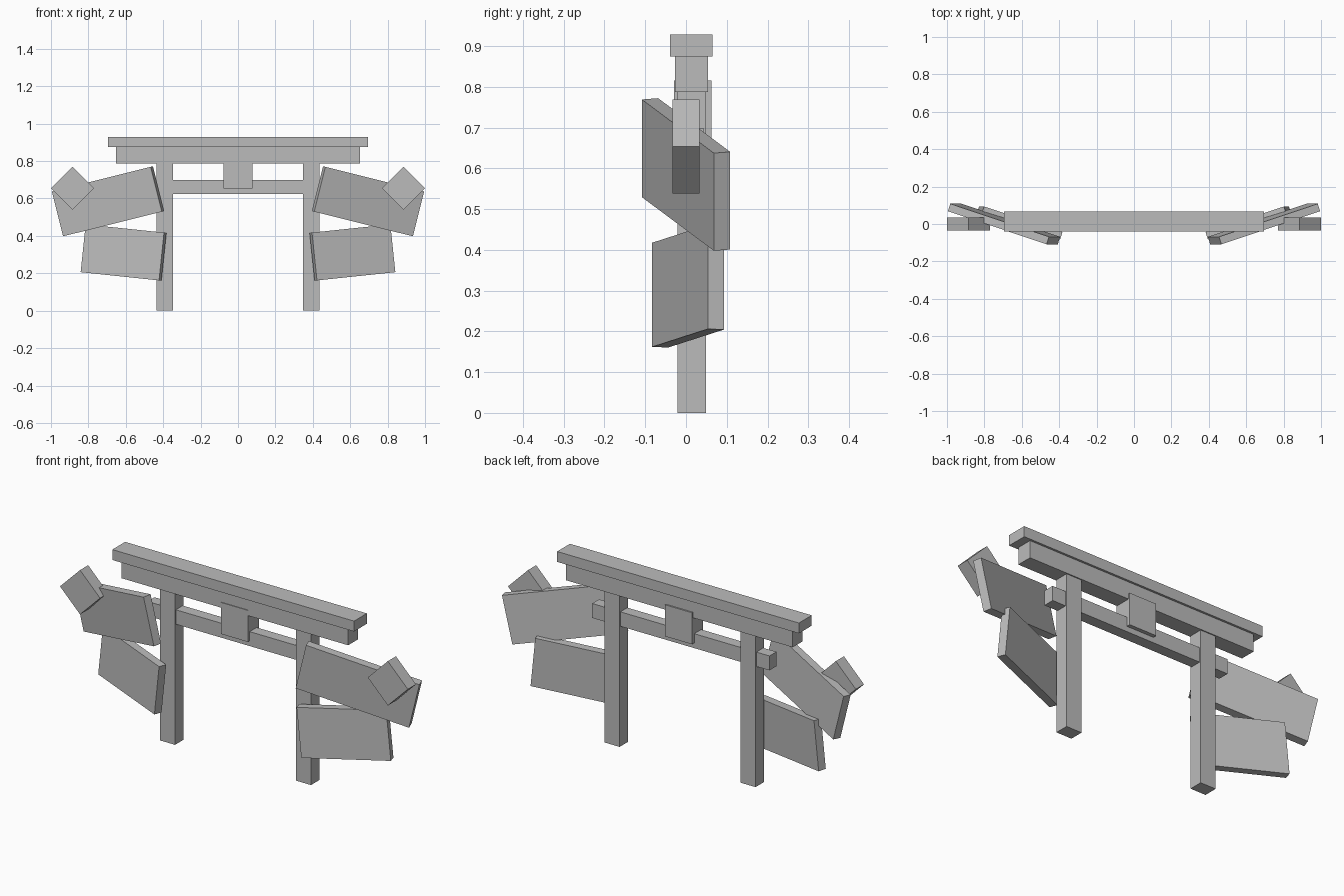
import bpy
import bmesh
from math import radians
from mathutils import Matrix, Vector

cube = bpy.data.objects.get("Cube")
if cube:
    bpy.data.objects.remove(cube, do_unlink=True)

# Single flat colour
stone = bpy.data.materials.new("plain_grey")
stone.use_nodes = True
grey = (0.5, 0.5, 0.5, 1)
stone.diffuse_color = grey
stone.node_tree.nodes["Principled BSDF"].inputs["Base Color"].default_value = grey


def box(name, centre, size, tilt=0, swing=0):
    """Box swung about its upright axis, then tilted in the front plane (degrees)."""
    bm = bmesh.new()
    bmesh.ops.create_cube(bm, size=1, matrix=Matrix.Diagonal((*size, 1)))
    turn = Matrix.Rotation(radians(tilt), 4, 'Y') @ Matrix.Rotation(radians(swing), 4, 'Z')
    bm.transform(turn)
    mesh = bpy.data.meshes.new(name)
    bm.to_mesh(mesh)
    bm.free()
    mesh.materials.append(stone)
    obj = bpy.data.objects.new(name, mesh)
    obj.location = Vector(centre)
    bpy.context.collection.objects.link(obj)
    return obj


# Gate beams and central plaque
box("top_beam", (0, 0.013, 0.902), (1.39, 0.105, 0.054))
box("lintel_beam", (0, 0.014, 0.831), (1.304, 0.081, 0.088))
box("tie_beam", (0, 0.014, 0.662), (1.02, 0.057, 0.075))
box("plaque", (0, 0.016, 0.734), (0.155, 0.092, 0.164))

# Mirrored posts, hanging panels and diamond blocks
for side, s in (("left", 1), ("right", -1)):
    box(f"{side}_post", (s * 0.391, 0.014, 0.394), (0.087, 0.07, 0.788))
    box(f"{side}_upper_panel", (s * 0.695, 0, 0.585), (0.572, 0.042, 0.247), s * 14, s * 18)
    box(f"{side}_lower_panel", (s * 0.612, 0.005, 0.311), (0.443, 0.042, 0.257), s * -6, s * 18)
    box(f"{side}_diamond_block", (s * 0.885, 0, 0.654), (0.163, 0.067, 0.163), 45)
